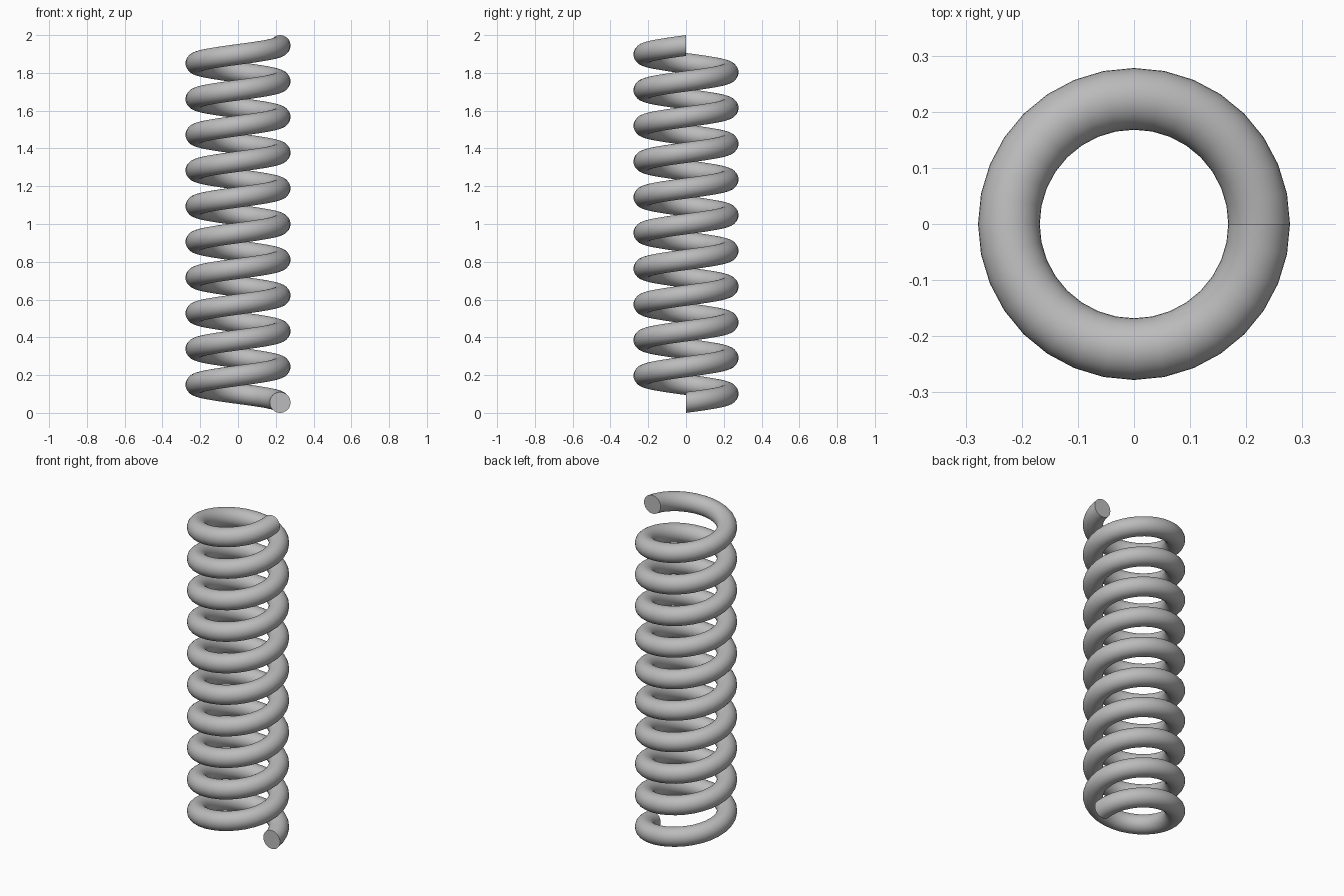
import bpy, bmesh
from math import cos, sin, tau

cube = bpy.data.objects.get("Cube")
if cube:
    bpy.data.objects.remove(cube, do_unlink=True)

TURNS = 10
STEPS = 32           # segments per turn
SIDES = 32           # sides of the wire
COIL_RADIUS = 0.223
WIRE_RADIUS = 0.055
PITCH = (2 - 2 * WIRE_RADIUS) / TURNS

# Plain steel colour
steel = bpy.data.materials.new("steel_grey")
steel.use_nodes = True
colour = (0.5, 0.5, 0.5, 1)
steel.diffuse_color = colour
steel.node_tree.nodes["Principled BSDF"].inputs["Base Color"].default_value = colour

bm = bmesh.new()


def wire_ring(step):
    """Upright circular section of the wire at one step of the helix."""
    turn = tau * step / STEPS
    ring = []
    for i in range(SIDES):
        a = tau * i / SIDES
        r = COIL_RADIUS + WIRE_RADIUS * cos(a)
        z = WIRE_RADIUS + PITCH * step / STEPS + WIRE_RADIUS * sin(a)
        ring.append(bm.verts.new((r * cos(turn), r * sin(turn), z)))
    return ring


# Coiled wire: rings bridged along the helix
rings = [wire_ring(s) for s in range(TURNS * STEPS + 1)]
for lower, upper in zip(rings, rings[1:]):
    for i in range(SIDES):
        j = (i + 1) % SIDES
        bm.faces.new((lower[i], lower[j], upper[j], upper[i]))

# Flat cut ends
bm.faces.new(rings[0])
bm.faces.new(rings[-1])
bmesh.ops.recalc_face_normals(bm, faces=bm.faces)

mesh = bpy.data.meshes.new("coil_spring")
bm.to_mesh(mesh)
bm.free()
mesh.materials.append(steel)
spring = bpy.data.objects.new("coil_spring", mesh)
bpy.context.collection.objects.link(spring)

# Smooth wire with crisp cut ends
bpy.ops.object.select_all(action="DESELECT")
spring.select_set(True)
bpy.context.view_layer.objects.active = spring
bpy.ops.object.shade_smooth_by_angle()
